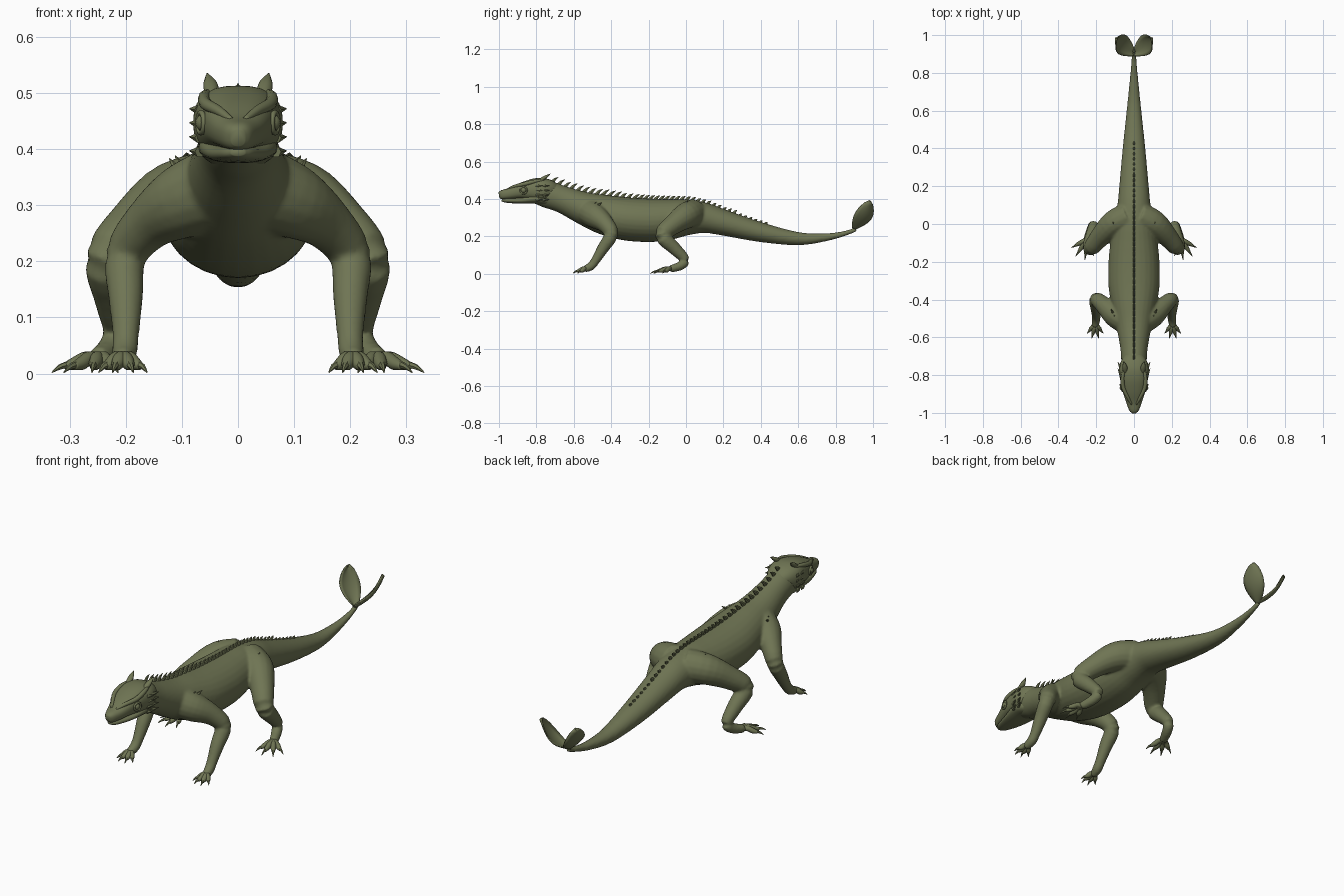
import bpy, bmesh, math
from mathutils import Vector

cube = bpy.data.objects.get("Cube")
if cube:
    bpy.data.objects.remove(cube)

skin = bpy.data.materials.new("olive_skin")
skin.use_nodes = True
olive = (0.16, 0.178, 0.088, 1)
skin.diffuse_color = olive
skin.node_tree.nodes["Principled BSDF"].inputs["Base Color"].default_value = olive


def finish(name, bm, smooth=True):
    bmesh.ops.recalc_face_normals(bm, faces=bm.faces[:])
    mesh = bpy.data.meshes.new(name)
    bm.to_mesh(mesh)
    bm.free()
    mesh.materials.append(skin)
    for p in mesh.polygons:
        p.use_smooth = smooth
    ob = bpy.data.objects.new(name, mesh)
    bpy.context.collection.objects.link(ob)
    return ob


def spline(rows, steps):
    """Catmull-Rom interpolation of rows of numbers."""
    out = []
    for i in range(len(rows) - 1):
        a, b, c, d = (rows[max(0, min(len(rows) - 1, i + k))] for k in (-1, 0, 1, 2))
        for s in range(steps):
            t = s / steps
            out.append([q + t * (r - p) / 2 + t * t * (2 * p - 5 * q + 4 * r - u) / 2
                        + t ** 3 * (3 * q - p - 3 * r + u) / 2
                        for p, q, r, u in zip(a, b, c, d)])
    return out + [list(rows[-1])]


def loft(bm, rows, steps=4, sides=16, power=1.0):
    """Closed tube through rows of x, y, z, half width, half height."""
    rows = spline(rows, steps)
    mids = [Vector(r[:3]) for r in rows]
    rings = []
    for i, r in enumerate(rows):
        way = mids[min(i + 1, len(mids) - 1)] - mids[max(i - 1, 0)]
        turn = way.to_track_quat('Y', 'Z')
        ring = []
        for k in range(sides):
            a = math.tau * k / sides
            c, s = math.cos(a), math.sin(a)
            p = Vector((math.copysign(abs(c) ** power, c) * max(r[3], .0005), 0,
                        math.copysign(abs(s) ** power, s) * max(r[4], .0005)))
            ring.append(bm.verts.new(mids[i] + turn @ p))
        rings.append(ring)
    for lo, hi in zip(rings, rings[1:]):
        for k in range(sides):
            n = (k + 1) % sides
            bm.faces.new((lo[k], lo[n], hi[n], hi[k]))
    bm.faces.new(rings[0])
    bm.faces.new(rings[-1])


def limb(bm, points, side, **kw):
    """Round tube through x, y, z, radius points, flipped to one side."""
    loft(bm, [(side * x, y, z, r, r) for x, y, z, r in points], **kw)


def profile(rows):
    """Rows of y, top, bottom, half width to loft rows."""
    return [(0, y, (t + b) / 2, w, (t - b) / 2) for y, t, b, w in rows]


# Torso, neck and tail as one long profile
trunk = profile([
    (-.84, .49, .39, .055), (-.75, .50, .355, .066), (-.66, .47, .325, .072),
    (-.55, .44, .265, .092), (-.45, .425, .215, .115), (-.33, .41, .18, .135),
    (-.2, .402, .17, .135), (-.1, .40, .18, .125), (0, .398, .205, .108),
    (.1, .38, .218, .088), (.2, .343, .205, .078), (.4, .275, .17, .06),
    (.6, .223, .153, .039), (.75, .217, .175, .024), (.85, .23, .203, .015),
    (.91, .25, .226, .011)])
front_leg = [(.04, -.51, .33, .075), (.1, -.48, .305, .066), (.16, -.43, .265, .047),
             (.2, -.40, .21, .038), (.2, -.445, .135, .031), (.2, -.485, .07, .024),
             (.202, -.51, .04, .023), (.207, -.545, .024, .018)]
hind_leg = [(.03, .04, .325, .075), (.11, .0, .31, .07), (.18, -.07, .262, .054),
            (.23, -.125, .205, .043), (.222, -.06, .135, .035), (.215, -.005, .075, .026),
            (.228, -.03, .043, .024), (.25, -.085, .026, .02)]

bm = bmesh.new()
loft(bm, trunk, sides=28)
for side in (1, -1):
    limb(bm, front_leg, side)
    limb(bm, hind_leg, side)
body = finish("body_and_legs", bm)
merge = body.modifiers.new("merge", 'REMESH')
merge.mode = 'VOXEL'
merge.voxel_size = .0065
merge.use_smooth_shade = True
soften = body.modifiers.new("soften", 'SMOOTH')
soften.factor = .5
soften.iterations = 6

# Skull and lower jaw, leaving a mouth line between them
bm = bmesh.new()
loft(bm, profile([
    (-1, .435, .405, .012), (-.985, .447, .398, .026), (-.94, .46, .398, .043),
    (-.88, .487, .398, .062), (-.82, .508, .388, .074), (-.77, .513, .382, .08),
    (-.73, .503, .39, .07), (-.69, .475, .40, .045)]), sides=28, power=.8)
finish("skull", bm)
bm = bmesh.new()
loft(bm, profile([
    (-.985, .402, .388, .012), (-.96, .405, .38, .03), (-.88, .41, .375, .054),
    (-.8, .43, .375, .07), (-.74, .43, .365, .06), (-.7, .42, .37, .03)]),
    sides=24, power=.85)
finish("lower_jaw", bm)

# Brows, eyelids, ears and cheek spikes
for side, word in ((1, "left"), (-1, "right")):
    bm = bmesh.new()
    limb(bm, [(.012, -.955, .452, .005), (.034, -.915, .468, .009),
              (.057, -.865, .48, .011), (.06, -.81, .494, .01),
              (.05, -.76, .502, .006)], side, sides=10)
    finish(word + "_brow", bm)

    bpy.ops.mesh.primitive_uv_sphere_add(segments=16, ring_count=10, radius=.016,
                                         location=(side * .06, -.868, .447))
    eye = bpy.context.object
    eye.name = word + "_eye"
    eye.data.materials.append(skin)
    bpy.ops.object.shade_smooth()
    bpy.ops.mesh.primitive_torus_add(
        major_segments=20, minor_segments=8, major_radius=.018, minor_radius=.005,
        location=(side * .066, -.868, .447), rotation=(0, math.pi / 2, -side * .3))
    lid = bpy.context.object
    lid.name = word + "_eyelid"
    lid.data.materials.append(skin)
    bpy.ops.object.shade_smooth()

    bm = bmesh.new()
    loft(bm, [(side * .046, -.785, .495, .012, .01), (side * .049, -.755, .515, .013, .01),
              (side * .055, -.725, .535, .001, .001)], sides=10)
    finish(word + "_ear", bm)

    bm = bmesh.new()
    for z in (.395, .42, .445, .47):
        for y in (-.80, -.765):
            limb(bm, [(.068, y, z, .01), (.086, y + .035, z + .002, .001)],
                 side, steps=1, sides=6)
    finish(word + "_cheek_spikes", bm, False)

    # Shoulder nubs
    bm = bmesh.new()
    for x, y, z in ((.095, -.5, .365), (.11, -.47, .365), (.1, -.01, .37)):
        limb(bm, [(x, y, z, .008), (x + .012, y + .02, z + .018, .001)],
             side, steps=1, sides=6)
    finish(word + "_shoulder_nubs", bm, False)

    # Feet: splayed toes with claws
    for foot, x, y, turn, reach in (("front", .205, -.53, .0, .055),
                                    ("hind", .248, -.08, .35, .08)):
        toes, claws = bmesh.new(), bmesh.new()
        for k in range(4):
            a = turn + (k - 1.5) * .48
            dx, dy = math.sin(a), -math.cos(a)
            length = reach * (1 if k in (1, 2) else .85)

            def at(f, z, r):
                return (x + dx * length * f, y + dy * length * f, z, r)
            limb(toes, [at(-.1, .026, .012), at(.35, .028, .012),
                        at(.7, .018, .012), at(1, .013, .007)], side, sides=10)
            limb(claws, [at(.9, .016, .007), at(1.15, .012, .005),
                         at(1.4, .002, .001)], side, steps=2, sides=6)
        finish(f"{word}_{foot}_toes", toes)
        finish(f"{word}_{foot}_claws", claws, False)

    # Leaf shaped tail fin, slightly cupped
    bm = bmesh.new()
    base, tip = Vector((0, .9, .235)), Vector((.098, .985, .385))
    across = Vector((-.45, .85, -.22)).normalized()
    bulge = (tip - base).cross(across).normalized()
    n, m = 12, 6
    grid = []
    for i in range(n + 1):
        t = i / n
        width = .007 + .046 * math.sin(math.pi * t ** 1.15) ** .8 if i < n else .002
        row = []
        for j in range(m + 1):
            u = j / m * 2 - 1
            p = base.lerp(tip, t) + across * width * u
            p += bulge * (.012 * u * u - .02 * math.sin(math.pi * t))
            row.append(bm.verts.new((side * p.x, p.y, p.z)))
        grid.append(row)
    for i in range(n):
        for j in range(m):
            bm.faces.new((grid[i][j], grid[i][j + 1], grid[i + 1][j + 1], grid[i + 1][j]))
    fin = finish(word + "_tail_fin", bm)
    thick = fin.modifiers.new("thickness", 'SOLIDIFY')
    thick.thickness = .005
    thick.offset = 0

# Row of back spines, shrinking along the tail
line = spline(trunk, 8)
bm = bmesh.new()
y = -.72
while y < .45:
    row = min(line, key=lambda r: abs(r[1] - y))
    top = row[2] + row[4]
    size = .032 if y < -.35 else max(.012, .026 - .018 * (y + .35))
    loft(bm, [(0, y, top - .008, .007, .014), (0, y + size * .6, top + size * .45, .005, .008),
              (0, y + size * 1.2, top + size * .8, .001, .001)], steps=1, sides=6)
    y += .034 if y < -.3 else .028
finish("back_spines", bm, False)
